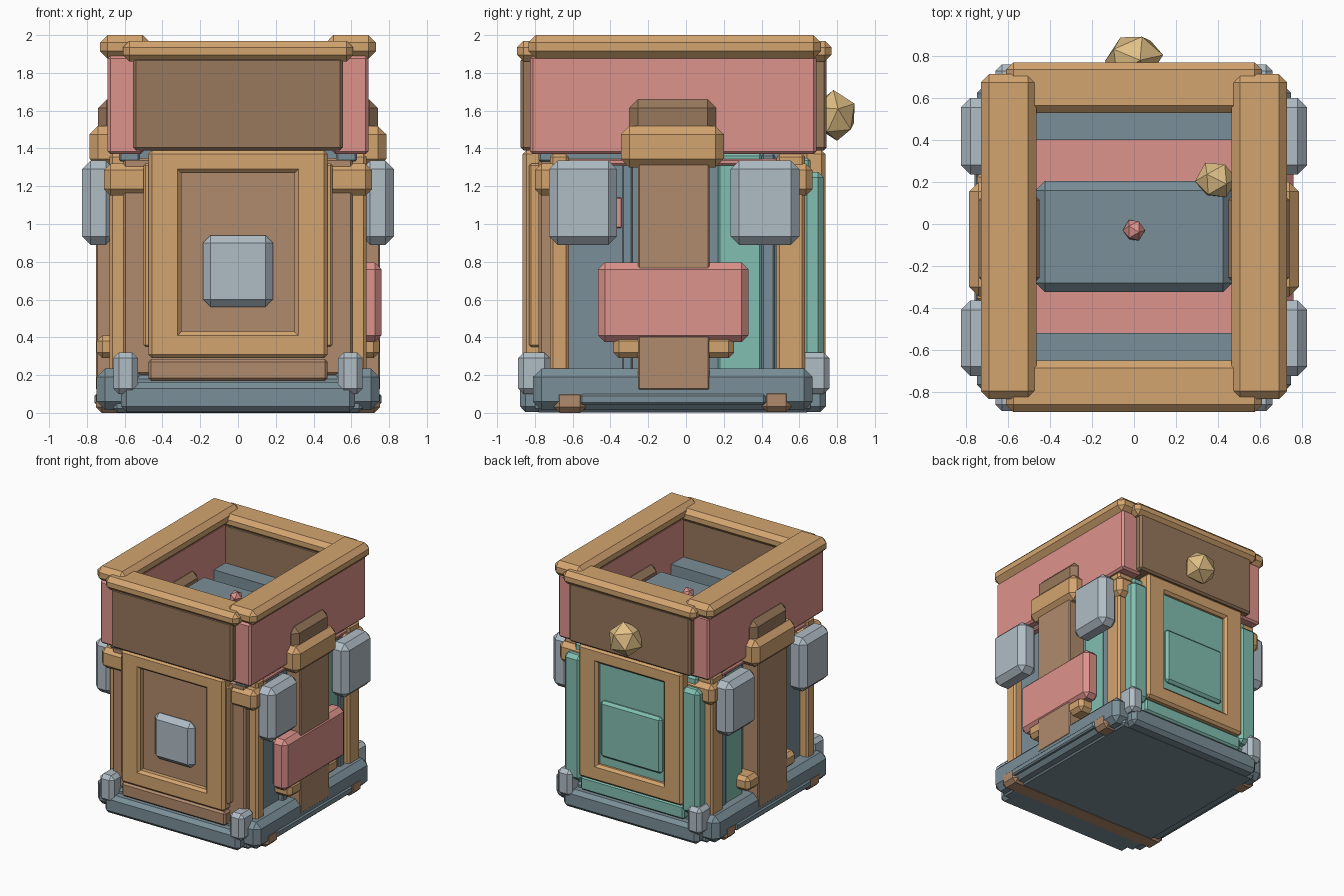
import bpy
import bmesh
from mathutils import Vector

default_cube = bpy.data.objects.get("Cube")
if default_cube:
    bpy.data.objects.remove(default_cube, do_unlink=True)


def to_linear(channel):
    return channel / 12.92 if channel <= .04045 else ((channel + .055) / 1.055) ** 2.4


def make_material(name, hex_code):
    colour = [to_linear(byte / 255) for byte in bytes.fromhex(hex_code)] + [1]
    material = bpy.data.materials.new(name)
    material.use_nodes = True
    material.diffuse_color = colour
    material.node_tree.nodes["Principled BSDF"].inputs["Base Color"].default_value = colour
    return material


tan = make_material("tan wood", "d4a570")
brown = make_material("brown wood", "b08b6d")
dark_brown = make_material("dark brown wood", "98785c")
slate = make_material("slate blue", "7b8f98")
silver = make_material("light grey metal", "b0bcc5")
pink = make_material("dusty pink", "de938c")
teal = make_material("teal paint", "82bfb1")
gold = make_material("pale gold", "e0c086")


def finish(name, mesh_data, material):
    mesh = bpy.data.meshes.new(name)
    mesh_data.to_mesh(mesh)
    mesh_data.free()
    mesh.materials.append(material)
    part = bpy.data.objects.new(name, mesh)
    bpy.context.collection.objects.link(part)
    return part


def block(name, material, x, y, z, chamfer=.02):
    """Chamfered box; a single number for x means a centred half width."""
    if not isinstance(x, tuple):
        x = (-x, x)
    mesh_data = bmesh.new()
    bmesh.ops.create_cube(mesh_data, size=1)
    spans = (x, y, z)
    for vert in mesh_data.verts:
        vert.co = Vector([sum(span) / 2 + c * (span[1] - span[0]) for c, span in zip(vert.co, spans)])
    if chamfer:
        bmesh.ops.bevel(mesh_data, geom=mesh_data.edges[:], offset=chamfer, segments=1,
                        affect='EDGES', clamp_overlap=True)
    return finish(name, mesh_data, material)


def pair(name, material, x, y, z, chamfer=.02):
    """The same block on the left and on the right."""
    block("left_" + name, material, x, y, z, chamfer)
    block("right_" + name, material, (-x[1], -x[0]), y, z, chamfer)


def nugget(name, material, centre, size, turn):
    """Faceted ball with uneven proportions."""
    mesh_data = bmesh.new()
    bmesh.ops.create_icosphere(mesh_data, subdivisions=1, radius=1)
    part = finish(name, mesh_data, material)
    part.location, part.scale, part.rotation_euler = centre, size, turn


# Base: plate, side beams, end beams and cross timbers
block("base_plate", slate, x=.66, y=(-.8, .66), z=(.003, .2))
pair("base_side_beam", slate, x=(.5, .748), y=(-.81, .67), z=(.015, .235), chamfer=.045)
block("base_front_beam", slate, x=.62, y=(-.88, -.6), z=(.005, .16), chamfer=.03)
block("base_back_beam", slate, x=.62, y=(.5, .74), z=(.005, .16), chamfer=.03)
pair("base_side_strip", slate, x=(.7, .76), y=(-.56, .42), z=(.045, .1), chamfer=.01)
block("front_cross_timber", brown, x=.751, y=(-.7, -.53), z=(0, .125), chamfer=.03)
block("back_cross_timber", brown, x=.751, y=(.4, .56), z=(.004, .13), chamfer=.03)

# Corner feet and shoulder boxes
for end, low, high in (("front", -.89, -.72), ("back", .6, .76)):
    pair(end + "_corner_foot", silver, x=(.53, .66), y=(low, high), z=(.1, .32), chamfer=.03)
for end, low, high in (("front", -.725, -.365), ("back", .235, .6)):
    pair(end + "_shoulder_box", silver, x=(.655, .825), y=(low, high), z=(.89, 1.335), chamfer=.045)

# Core body and its side panels
block("body_core", slate, x=.61, y=(-.68, .56), z=(.15, 1.32), chamfer=0)
pair("side_teal_panel", teal, x=(.58, .64), y=(.17, .4), z=(.22, 1.37), chamfer=.01)
pair("side_slate_post", slate, x=(.58, .65), y=(.4, .47), z=(.2, 1.37), chamfer=.01)
pair("side_slate_strip", slate, x=(.58, .65), y=(-.34, -.28), z=(.2, 1.37), chamfer=.01)
pair("side_pink_strip", pink, x=(.6, .64), y=(-.38, -.34), z=(.98, 1.14), chamfer=.005)
block("pink_floor", pink, x=.66, y=(-.7, .58), z=(1.31, 1.345), chamfer=.01)
pair("side_slate_ledge", slate, x=(.52, .63), y=(-.78, .52), z=(1.33, 1.4), chamfer=.01)

# Corner posts with their capitals
for end, low, high in (("front", -.72, -.62), ("back", .48, .63)):
    pair(end + "_corner_post", tan, x=(.52, .68), y=(low, high), z=(.2, 1.37), chamfer=.015)
for end, low, high in (("front", -.8, -.55), ("back", .42, .67)):
    pair(end + "_post_capital", tan, x=(.45, .71), y=(low, high), z=(1.15, 1.32), chamfer=.035)

# Front wall: backing board, door frame, panel and sill
block("front_board", brown, x=.61, y=(-.78, -.6), z=(.2, 1.35), chamfer=.015)
pair("front_frame_edge", tan, x=(.46, .5), y=(-.83, -.74), z=(.35, 1.32), chamfer=.01)


def frame(end, near, far):
    """Four boards round a recessed panel."""
    pair(end + "_frame_stile", tan, x=(.3, .475), y=(near, far), z=(.29, 1.39), chamfer=.02)
    block(end + "_frame_top", tan, x=.46, y=(near, far), z=(1.27, 1.39), chamfer=.02)
    block(end + "_frame_bottom", tan, x=.46, y=(near, far), z=(.29, .43), chamfer=.02)


frame("front", -.865, -.75)
block("front_door_panel", brown, x=.33, y=(-.81, -.7), z=(.4, 1.3), chamfer=0)
block("front_door_plate", silver, x=.185, y=(-.865, -.78), z=(.56, .94), chamfer=.04)
block("front_sill", brown, x=.475, y=(-.85, -.7), z=(.17, .285), chamfer=.015)

# Back wall: teal board, posts, frame and raised panel
block("back_board", teal, x=.56, y=(.5, .66), z=(.2, 1.35), chamfer=.015)
pair("back_teal_post", teal, x=(.46, .62), y=(.61, .73), z=(.24, 1.275), chamfer=.03)
frame("back", .62, .738)
block("back_door_panel", teal, x=.33, y=(.6, .7), z=(.4, 1.3), chamfer=0)
block("back_raised_panel", teal, x=.28, y=(.65, .73), z=(.5, .965), chamfer=.02)
block("back_sill", teal, x=.475, y=(.6, .71), z=(.17, .285), chamfer=.015)

# Side pillars with brackets, caps, foot clasps and one pink plate
pair("pillar", brown, x=(.55, .752), y=(-.255, .125), z=(.12, 1.4), chamfer=.008)
pair("pillar_bracket", tan, x=(.5, .785), y=(-.345, .2), z=(1.3, 1.52), chamfer=.045)
pair("pillar_cap", dark_brown, x=(.45, .74), y=(-.3, .16), z=(1.45, 1.66), chamfer=.045)
pair("pillar_foot_clasp", tan, x=(.58, .748), y=(-.385, .255), z=(.29, .41), chamfer=.03)
block("left_pink_plate", pink, x=(.62, .76), y=(-.465, .33), z=(.375, .795), chamfer=.035)

# Upper box walls and the rim rails
pair("upper_side_wall", pink, x=(.5, .69), y=(-.825, .69), z=(1.37, 1.89), chamfer=.015)
block("upper_front_wall", dark_brown, x=.555, y=(-.875, -.68), z=(1.39, 1.88), chamfer=.015)
block("upper_back_wall", dark_brown, x=.555, y=(.55, .745), z=(1.39, 1.88), chamfer=.015)
pair("rim_side_rail", tan, x=(.465, .73), y=(-.835, .715), z=(1.875, 2), chamfer=.04)
block("rim_front_rail", tan, x=.61, y=(-.895, -.65), z=(1.86, 1.97), chamfer=.035)
block("rim_back_rail", tan, x=.61, y=(.53, .77), z=(1.86, 1.97), chamfer=.035)

# Inside of the box: central chest, end ledges and loose nuggets
block("inner_chest", slate, x=.47, y=(-.325, .205), z=(1.3, 1.61), chamfer=.045)
block("inner_front_ledge", slate, x=.52, y=(-.7, -.52), z=(1.3, 1.56), chamfer=0)
block("inner_back_ledge", slate, x=.52, y=(.4, .56), z=(1.3, 1.56), chamfer=0)
nugget("inner_gold_nugget", gold, (.39, .21, 1.62), (.1, .095, .1), (.3, .5, .2))
nugget("inner_pink_knob", pink, (0, -.03, 1.63), (.052, .055, .06), (.2, .4, .1))
nugget("back_gold_nugget", gold, (0, .79, 1.575), (.145, .12, .138), (.1, .2, .15))
